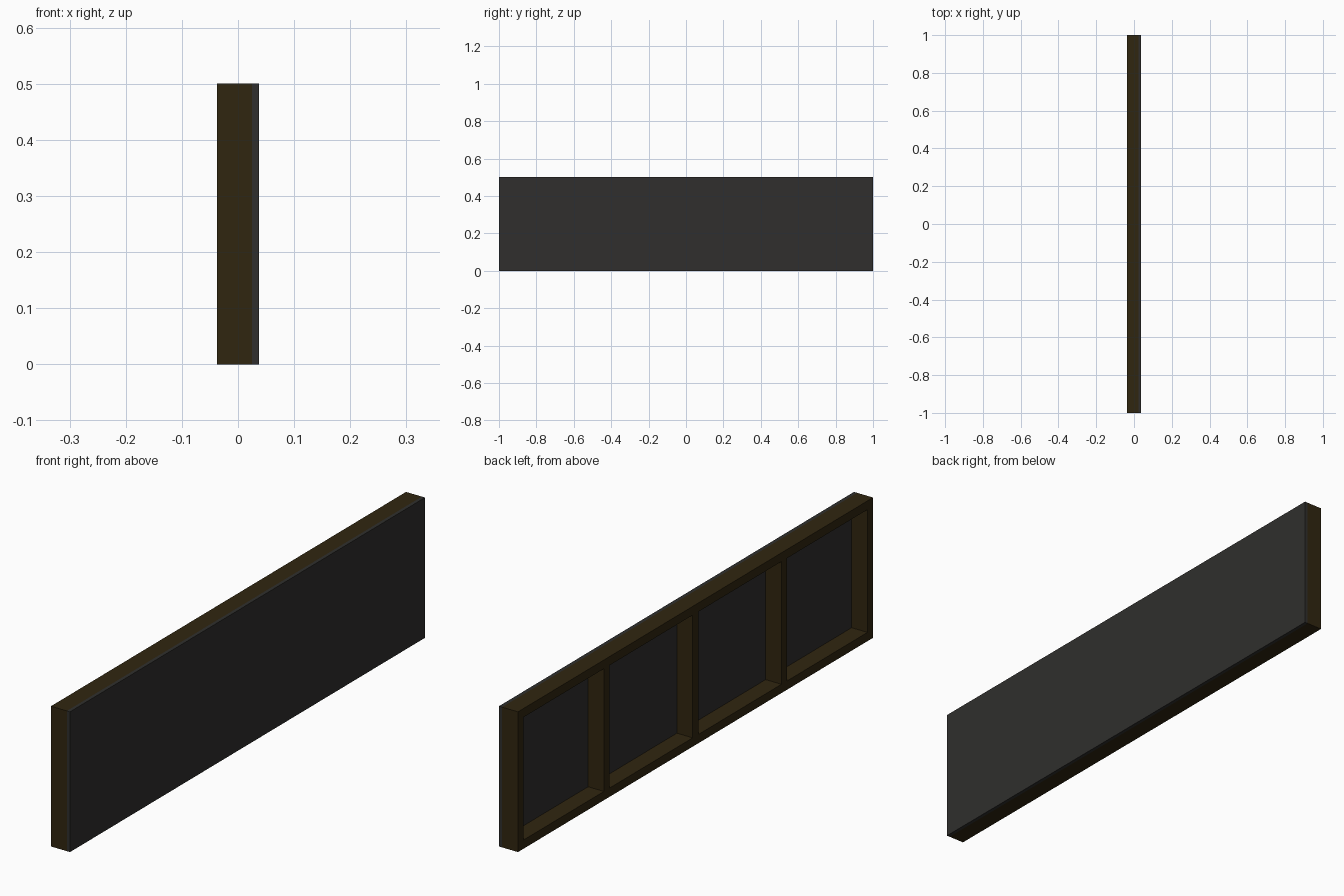
import bpy

if "Cube" in bpy.data.objects:
    bpy.data.objects.remove(bpy.data.objects["Cube"])


def material(name, rgb):
    m = bpy.data.materials.new(name)
    m.diffuse_color = (*rgb, 1.0)
    m.use_nodes = True
    m.node_tree.nodes["Principled BSDF"].inputs["Base Color"].default_value = m.diffuse_color
    return m


def box(name, lo, hi, mat):
    centre = [(a + b) / 2 for a, b in zip(lo, hi)]
    bpy.ops.mesh.primitive_cube_add(size=1, location=centre)
    ob = bpy.context.object
    ob.name = name
    ob.scale = [b - a for a, b in zip(lo, hi)]
    bpy.ops.object.transform_apply(location=False, rotation=False, scale=True)
    ob.data.materials.append(mat)
    return ob


wood = material("timber", (0.03, 0.019, 0.005))
ply = material("facing", (0.029, 0.028, 0.026))

BACK, SEAM, FACE = -0.0375, 0.025, 0.0375   # depth layers along x
T, H = 0.03125, 0.5                         # timber thickness, panel height

# Facing sheet
box("facing_sheet", (SEAM, -1, 0), (FACE, 1, H), ply)

# Long bottom and top rails
box("bottom_rail", (BACK, -1, 0), (SEAM, 1, T), wood)
box("top_rail", (BACK, -1, H - T), (SEAM, 1, H), wood)

# End posts and evenly spaced studs between the rails
for i, y in enumerate((-1 + T / 2, -0.5, 0, 0.5, 1 - T / 2)):
    name = "end_post" if i in (0, 4) else "stud"
    box(f"{name}_{i}", (BACK, y - T / 2, T), (SEAM, y + T / 2, H - T), wood)
